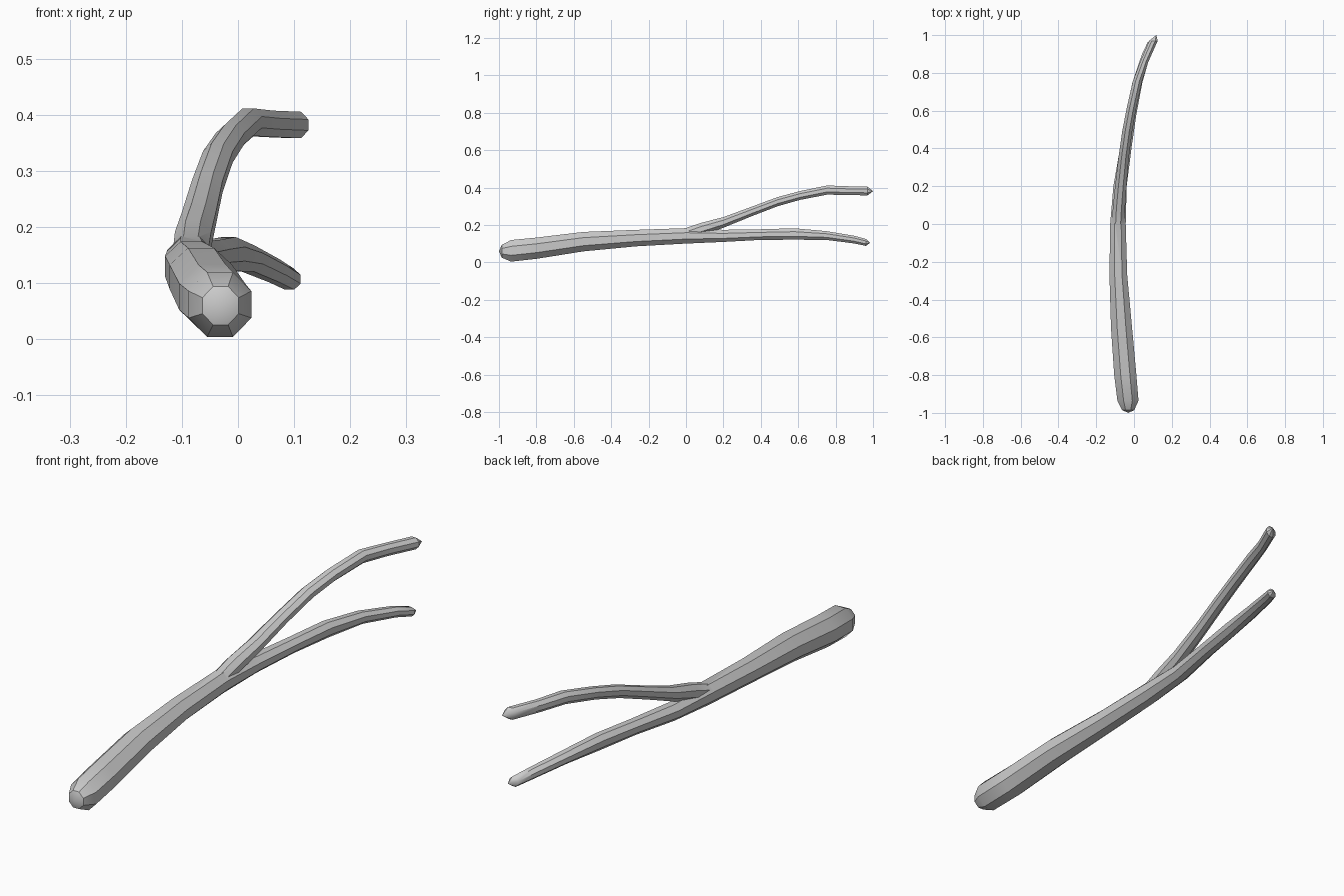
import bpy, bmesh, math
from mathutils import Vector

SIDES = 8


def tube(name, rings, start, end):
    """Loft rings (x, y, z, half width, half height), closed with blunt points."""
    bm = bmesh.new()
    loops = []
    for x, y, z, rx, rz in rings:
        loop = []
        for k in range(SIDES):
            a = math.tau * (k + 0.5) / SIDES
            loop.append(bm.verts.new((x + rx * 1.06 * math.cos(a), y,
                                      z + rz * 1.06 * math.sin(a))))
        loops.append(loop)
    for a, b in zip(loops, loops[1:]):
        for k in range(SIDES):
            n = (k + 1) % SIDES
            bm.faces.new((a[k], a[n], b[n], b[k]))
    for loop, tip in ((loops[0], start), (loops[-1], end)):
        v = bm.verts.new(Vector(tip))
        for k in range(SIDES):
            bm.faces.new((loop[k], loop[(k + 1) % SIDES], v))
    bmesh.ops.recalc_face_normals(bm, faces=bm.faces)
    mesh = bpy.data.meshes.new(name)
    bm.to_mesh(mesh)
    bm.free()
    ob = bpy.data.objects.new(name, mesh)
    bpy.context.collection.objects.link(ob)
    return ob


# Main branch with the lower twig as its continuation
branch = tube("branch", [
    (-0.031, -0.985, 0.060, 0.033, 0.035),
    (-0.032, -0.935, 0.062, 0.057, 0.059),
    (-0.046, -0.800, 0.076, 0.060, 0.058),
    (-0.066, -0.550, 0.111, 0.057, 0.053),
    (-0.083, -0.270, 0.130, 0.048, 0.045),
    (-0.085, 0.000, 0.142, 0.042, 0.042),
    (-0.074, 0.200, 0.142, 0.036, 0.033),
    (-0.044, 0.400, 0.149, 0.031, 0.029),
    (-0.016, 0.580, 0.152, 0.029, 0.031),
    (0.018, 0.750, 0.144, 0.027, 0.024),
    (0.065, 0.900, 0.122, 0.023, 0.021),
    (0.092, 0.962, 0.107, 0.020, 0.019),
], (-0.030, -1.0, 0.060), (0.103, 0.985, 0.105))

# Upper twig, rooted inside the branch
twig = tube("upper_twig", [
    (-0.085, -0.020, 0.142, 0.032, 0.036),
    (-0.080, 0.080, 0.178, 0.033, 0.034),
    (-0.070, 0.200, 0.214, 0.031, 0.029),
    (-0.055, 0.350, 0.272, 0.028, 0.026),
    (-0.036, 0.490, 0.325, 0.027, 0.025),
    (-0.014, 0.610, 0.358, 0.026, 0.024),
    (0.018, 0.755, 0.387, 0.025, 0.025),
    (0.055, 0.860, 0.384, 0.022, 0.024),
    (0.103, 0.970, 0.382, 0.023, 0.024),
], (-0.085, -0.060, 0.140), (0.118, 1.0, 0.381))

# Weld both into one forked solid
mod = branch.modifiers.new("weld", 'BOOLEAN')
mod.operation = 'UNION'
mod.solver = 'EXACT'
mod.object = twig
bpy.context.view_layer.objects.active = branch
branch.select_set(True)
bpy.ops.object.modifier_apply(modifier="weld")
bpy.data.objects.remove(twig)
bpy.ops.object.shade_smooth_by_angle(angle=math.radians(35))
branch.name = "forked_branch"
